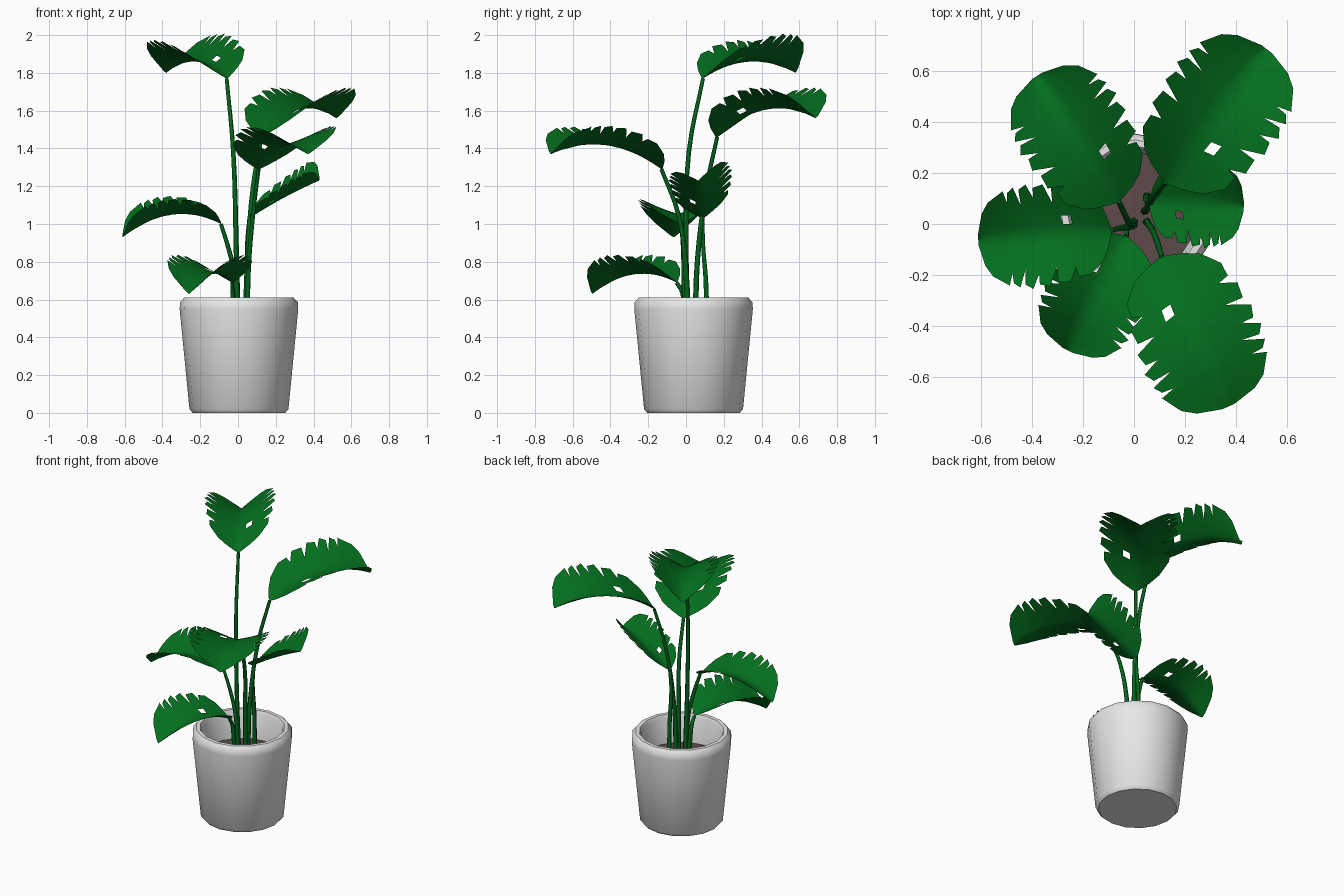
import bpy, bmesh, math
from mathutils import Vector

cube = bpy.data.objects.get("Cube")
if cube:
    bpy.data.objects.remove(cube, do_unlink=True)


def material(name, rgb, rough=0.6):
    m = bpy.data.materials.new(name)
    m.use_nodes = True
    m.diffuse_color = (*rgb, 1)
    bsdf = next(n for n in m.node_tree.nodes if n.type == 'BSDF_PRINCIPLED')
    bsdf.inputs["Base Color"].default_value = (*rgb, 1)
    bsdf.inputs["Roughness"].default_value = rough
    return m


LEAF = material("leaf_green", (0.001, 0.16, 0.013))
STEM = material("stem_green", (0.001, 0.13, 0.012))
POT = material("pot_white", (0.8, 0.8, 0.8))
SOIL = material("soil_brown", (0.11, 0.07, 0.068))


def finish(name, bm, mat, angle):
    bmesh.ops.remove_doubles(bm, verts=bm.verts, dist=1e-5)
    mesh = bpy.data.meshes.new(name)
    bm.to_mesh(mesh)
    bm.free()
    mesh.materials.append(mat)
    ob = bpy.data.objects.new(name, mesh)
    bpy.context.collection.objects.link(ob)
    bpy.ops.object.select_all(action='DESELECT')
    ob.select_set(True)
    bpy.context.view_layer.objects.active = ob
    bpy.ops.object.shade_smooth_by_angle(angle=math.radians(angle))


def lathe(name, profile, mat, centre, sides=16):
    bm = bmesh.new()
    vs = [bm.verts.new((r, 0, z)) for r, z in profile]
    es = [bm.edges.new(p) for p in zip(vs, vs[1:])]
    bmesh.ops.spin(bm, geom=vs + es, cent=(0, 0, 0), axis=(0, 0, 1),
                   angle=math.tau, steps=sides)
    bmesh.ops.remove_doubles(bm, verts=bm.verts, dist=1e-4)
    bmesh.ops.recalc_face_normals(bm, faces=bm.faces)
    bmesh.ops.translate(bm, verts=bm.verts, vec=centre)
    finish(name, bm, mat, 40)


# Pot with rounded rim, and the soil disc
CENTRE = (0.005, 0.04, 0)
lathe("pot", [(0, 0), (0.245, 0), (0.262, 0.02), (0.314, 0.55), (0.312, 0.585), (0.29, 0.61),
              (0.265, 0.61), (0.255, 0.59), (0.24, 0.4), (0, 0.4)], POT, CENTRE)
lathe("soil", [(0.245, 0.42), (0, 0.425)], SOIL, CENTRE)


# Leaf blade: two half grids along the midrib, notched at the rim, one hole
OUTLINE = [(0, 0.03), (0.03, 0.13), (0.07, 0.22), (0.15, 0.31), (0.3, 0.36), (0.5, 0.375),
           (0.75, 0.34), (0.9, 0.27), (0.96, 0.19), (1, 0.04)]
NOTCHES = [0.24, 0.36, 0.48, 0.6, 0.72]
COLUMNS = [0, 0.2, 0.38, 0.56]
HOLE = (0.27, 0.33)


def half_width(u):
    for (a, wa), (b, wb) in zip(OUTLINE, OUTLINE[1:]):
        if u <= b:
            return wa + (wb - wa) * (u - a) / (b - a)
    return OUTLINE[-1][1]


def leaf_rows():
    rows = [(u, 1) for u, w in OUTLINE if u < 0.2 or u > 0.74]
    rows.append((HOLE[0], 1))
    for i, u in enumerate(NOTCHES):
        rows += [(u - 0.024, 0.95), (u, 0.74 - 0.1 * (i % 2)), (u + 0.02, 1.02)]
    return sorted(rows)


def leaf(name, base, tip, mid_z, folds, width):
    base, tip = Vector(base), Vector(tip)
    axis = (tip - base).to_2d()
    length = axis.length
    along = Vector((axis.x, axis.y, 0)).normalized()
    right = Vector((along.y, -along.x, 0))
    # Parabola through base, middle and tip heights
    climb = tip.z - base.z
    bow = (mid_z - base.z - 0.55 * climb) / (0.55 * 0.45)
    rows = leaf_rows()
    bm = bmesh.new()
    for side, fold in zip((1, -1), folds):
        grid = []
        for u, edge in rows:
            line = []
            for t in COLUMNS + [edge]:
                v = t * half_width(u) * length * width
                uu = u + 0.15 * t * math.sin(math.pi * u) ** 2 * (1 - u * 0.5)
                p = base + along * uu * length + right * side * v
                # The fold steepens toward the rim and the tip
                lift = fold * v * (0.75 + 0.3 * t) * (0.85 + 0.55 * u * u)
                p.z = base.z + climb * uu + bow * uu * (1 - uu) + lift
                line.append(bm.verts.new(p))
            grid.append(line)
        for i in range(len(rows) - 1):
            for j in range(len(COLUMNS)):
                if side == 1 and j == 1 and HOLE[0] <= rows[i][0] < HOLE[1]:
                    continue
                quad = [grid[i][j], grid[i][j + 1], grid[i + 1][j + 1], grid[i + 1][j]]
                bm.faces.new(quad if side == 1 else quad[::-1])
    finish(name, bm, LEAF, 120)


def stem(name, points):
    cu = bpy.data.curves.new(name, 'CURVE')
    cu.dimensions = '3D'
    cu.bevel_depth = 0.016
    cu.bevel_resolution = 1
    cu.resolution_u = 4
    cu.use_fill_caps = True
    sp = cu.splines.new('BEZIER')
    sp.bezier_points.add(len(points) - 1)
    for i, (bp, p) in enumerate(zip(sp.bezier_points, points)):
        bp.co = p
        bp.handle_left_type = bp.handle_right_type = 'AUTO'
        bp.radius = 1 - 0.35 * i / (len(points) - 1)
    cu.materials.append(STEM)
    ob = bpy.data.objects.new(name, cu)
    bpy.context.collection.objects.link(ob)


# name: stem points up to the leaf base, leaf tip, middle height, (right, left) folds, width
PLANT = {
    "top_leaf": ([(0, 0.01, 0.42), (-0.01, 0, 0.9), (-0.025, 0.015, 1.38), (-0.06, 0.09, 1.77)],
                 (-0.38, 0.58, 1.8), 1.86, (0.64, 0.5), 1),
    "back_leaf": ([(0.04, 0.05, 0.42), (0.05, 0.06, 0.8), (0.08, 0.11, 1.2), (0.125, 0.165, 1.46)],
                  (0.52, 0.685, 1.56), 1.61, (0.42, 0.42), 1),
    "side_leaf": ([(0.05, 0.11, 0.42), (0.05, 0.105, 0.7), (0.05, 0.09, 0.9), (0.06, 0.09, 1.03)],
                  (0.43, 0.065, 1.23), 1.15, (0.38, 0.7), 1.2),
    "front_leaf": ([(0.05, 0.01, 0.42), (0.055, 0, 0.75), (0.08, -0.04, 1.05), (0.11, -0.13, 1.29)],
                   (0.37, -0.715, 1.37), 1.42, (0.36, 0.38), 1.02),
    "left_low_leaf": ([(0, 0, 0.42), (-0.01, -0.01, 0.7), (-0.05, -0.015, 0.87), (-0.09, -0.025, 1)],
                      (-0.61, -0.065, 0.93), 1.045, (0.5, 0.42), 1.03),
    "lowest_leaf": ([(-0.02, 0, 0.42), (-0.025, -0.01, 0.55), (-0.03, -0.02, 0.64), (-0.03, -0.05, 0.69)],
                    (-0.26, -0.495, 0.63), 0.73, (0.53, 0.53), 1.06),
}
for name, (path, tip, mid_z, folds, width) in PLANT.items():
    stem(name + "_stem", path)
    leaf(name, path[-1], tip, mid_z, folds, width)
